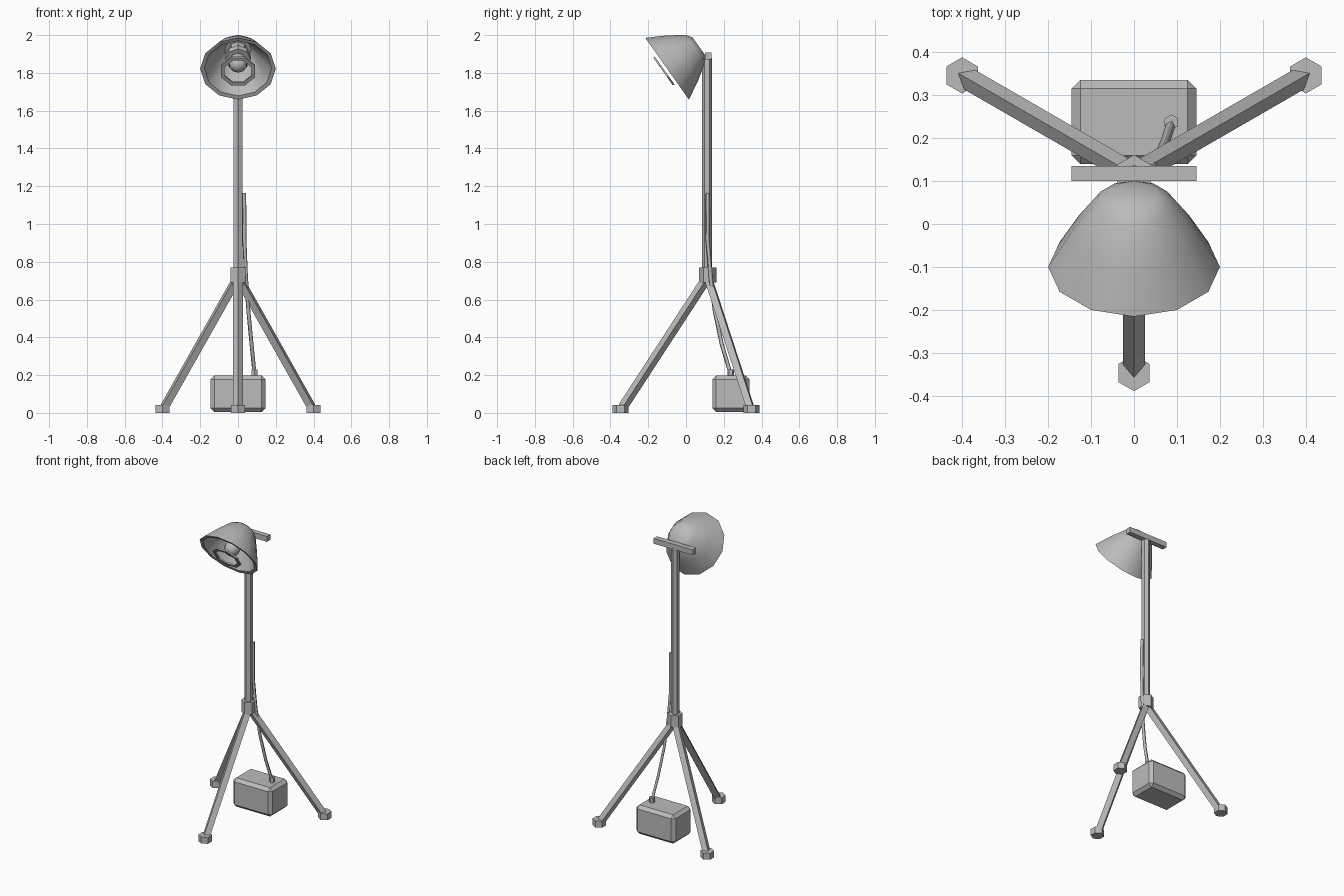
import bpy, bmesh, math
from mathutils import Vector, Matrix

if "Cube" in bpy.data.objects:
    bpy.data.objects.remove(bpy.data.objects["Cube"])

grey = bpy.data.materials.new("grey_metal")
grey.diffuse_color = (0.5, 0.5, 0.5, 1)
grey.use_nodes = True
grey.node_tree.nodes["Principled BSDF"].inputs["Base Color"].default_value = grey.diffuse_color


def finish(name, bm, smooth=None):
    """Turn a bmesh into a named grey object."""
    bmesh.ops.recalc_face_normals(bm, faces=bm.faces)
    mesh = bpy.data.meshes.new(name)
    bm.to_mesh(mesh)
    bm.free()
    mesh.materials.append(grey)
    ob = bpy.data.objects.new(name, mesh)
    bpy.context.collection.objects.link(ob)
    if smooth:
        bpy.ops.object.select_all(action='DESELECT')
        ob.select_set(True)
        bpy.context.view_layer.objects.active = ob
        bpy.ops.object.shade_smooth_by_angle(angle=math.radians(smooth))
    return ob


def lathe(name, profile, sides, matrix, closed=False, smooth=None, start=90):
    """Spin (radius, height) points around local z; cap the ends unless closed."""
    bm = bmesh.new()
    rings = []
    for r, h in profile:
        ring = []
        for i in range(sides):
            a = math.radians(start) + 2 * math.pi * i / sides
            ring.append(bm.verts.new(matrix @ Vector((r * math.cos(a), r * math.sin(a), h))))
        rings.append(ring)
    pairs = list(zip(rings, rings[1:]))
    if closed:
        pairs.append((rings[-1], rings[0]))
    else:
        bm.faces.new(rings[0])
        bm.faces.new(rings[-1])
    for a, b in pairs:
        for i in range(sides):
            j = (i + 1) % sides
            bm.faces.new((a[i], a[j], b[j], b[i]))
    return finish(name, bm, smooth)


def rod(name, p, q, r, sides):
    """Straight prism between two points."""
    p, q = Vector(p), Vector(q)
    d = q - p
    m = Matrix.Translation(p)
    if abs(d.x) + abs(d.y) > 1e-5:
        m = m @ d.to_track_quat('Z', 'Y').to_matrix().to_4x4()
    return lathe(name, [(r, 0), (r, d.length)], sides, m)


def box(name, lo, hi, bevel=0):
    bm = bmesh.new()
    lo, hi = Vector(lo), Vector(hi)
    size = hi - lo
    m = Matrix.Translation((lo + hi) / 2) @ Matrix.Diagonal((*size, 1))
    bmesh.ops.create_cube(bm, size=1, matrix=m)
    if bevel:
        bmesh.ops.bevel(bm, geom=bm.edges[:], offset=bevel, segments=1,
                        affect='EDGES', profile=0.5)
    return finish(name, bm)


# Stand: pole, collar, crossbar
CY = 0.115
rod("pole", (0, CY - 0.003, 0.70), (0, CY - 0.003, 1.88), 0.026, 6)
rod("collar", (0, CY, 0.69), (0, CY, 0.77), 0.046, 6)
box("crossbar", (-0.145, 0.10, 1.872), (0.145, 0.135, 1.908))

# Three splayed legs with hexagonal feet
for n, deg in enumerate((-90, 30, 150), 1):
    d = Vector((math.cos(math.radians(deg)), math.sin(math.radians(deg)), 0))
    c = Vector((0, CY, 0))
    rod(f"leg_{n}", c + d * 0.01 + Vector((0, 0, 0.705)),
        c + d * 0.45 + Vector((0, 0, 0.03)), 0.026, 4)
    f = c + d * 0.462
    rod(f"foot_{n}", f, f + Vector((0, 0, 0.043)), 0.042, 6)

# Power box with plug
box("power_box", (-0.145, 0.14, 0.005), (0.145, 0.335, 0.198), 0.02)
rod("plug", (0.087, 0.237, 0.19), (0.087, 0.237, 0.23), 0.018, 6)

# Cable rising from the plug along the pole
curve = bpy.data.curves.new("cable", 'CURVE')
curve.dimensions = '3D'
curve.bevel_depth = 0.011
curve.bevel_resolution = 0
curve.use_fill_caps = True
path = [(0.087, 0.235, 0.21), (0.072, 0.19, 0.36), (0.055, 0.152, 0.54),
        (0.042, 0.13, 0.72), (0.034, 0.114, 0.92), (0.033, 0.115, 1.165)]
sp = curve.splines.new('POLY')
sp.points.add(len(path) - 1)
for pt, co in zip(sp.points, path):
    pt.co = (*co, 1)
curve.materials.append(grey)
bpy.context.collection.objects.link(bpy.data.objects.new("cable", curve))

# Lamp head, local z runs from the open rim back to the closed top
head = Matrix.Translation((0, -0.10, 1.822)) @ Matrix.Rotation(math.radians(-54.7), 4, 'X')
lathe("shade", [(0.07, 0.175), (0.178, 0.003), (0.2, 0), (0.148, 0.095), (0.09, 0.183),
                (0.055, 0.206)], 12, head, smooth=45)
lathe("lamp_socket", [(0.068, 0.085), (0.068, 0.12), (0.05, 0.12), (0.05, 0.18)], 8, head)
lathe("bulb", [(0.01, 0.0), (0.032, 0.009), (0.046, 0.03), (0.05, 0.05), (0.045, 0.075),
               (0.035, 0.1)], 10, head, smooth=60)
lathe("guard_ring", [(0.097, -0.026), (0.097, -0.016), (0.076, -0.016), (0.076, -0.026)],
      8, head, closed=True, start=22.5)
